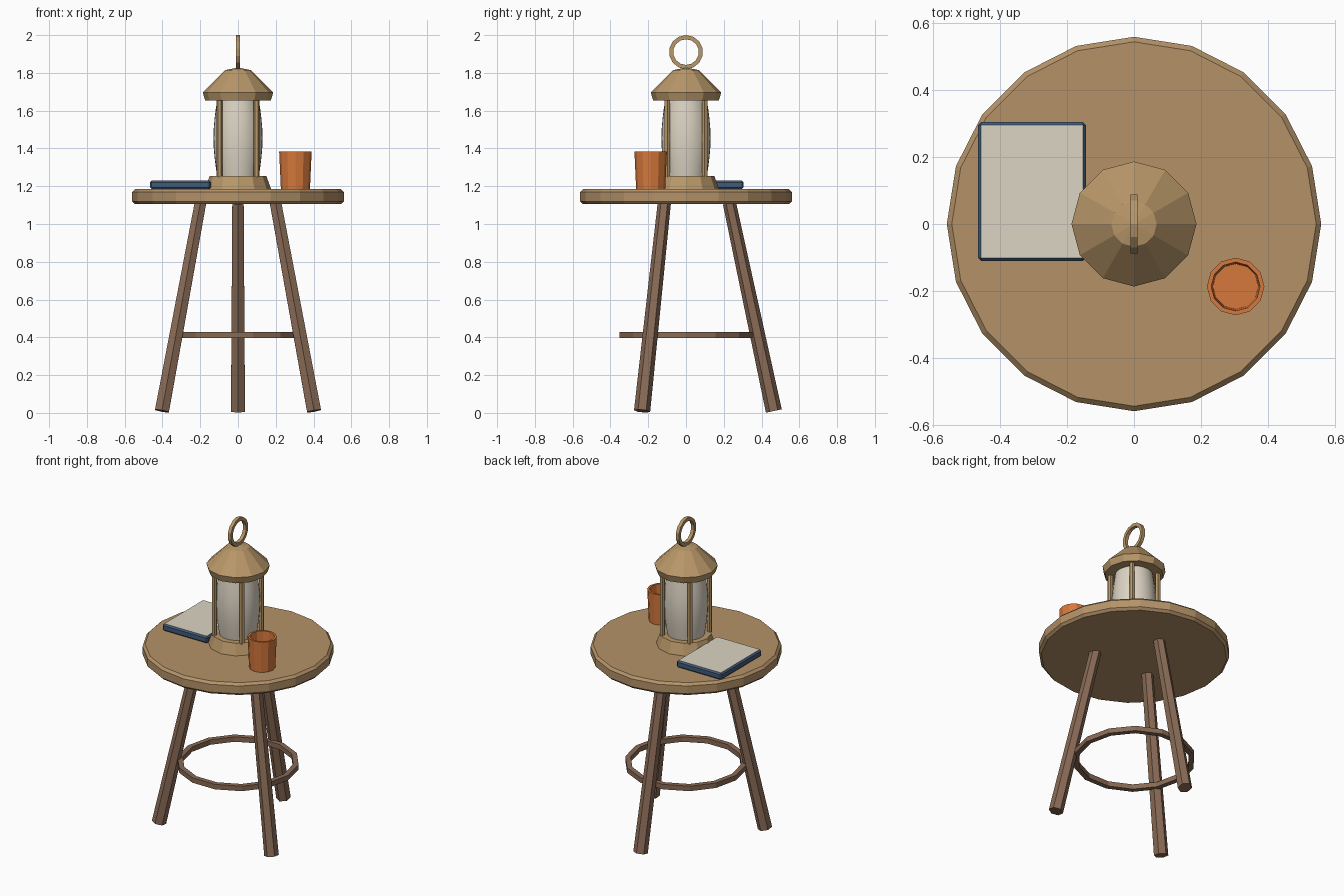
import bpy, bmesh, math
from mathutils import Matrix

if "Cube" in bpy.data.objects:
    bpy.data.objects.remove(bpy.data.objects["Cube"])


def material(name, rgb):
    m = bpy.data.materials.new(name)
    m.diffuse_color = (*rgb, 1)
    m.use_nodes = True
    m.node_tree.nodes["Principled BSDF"].inputs["Base Color"].default_value = m.diffuse_color
    return m


TAN = material("tan wood", (0.46, 0.29, 0.14))
BRASS = material("aged brass", (0.48, 0.31, 0.14))
BROWN = material("brown wood", (0.25, 0.145, 0.092))
CREAM = material("cream", (0.72, 0.66, 0.55))
ORANGE = material("orange clay", (0.68, 0.19, 0.045))
NAVY = material("navy cover", (0.055, 0.105, 0.19))


def finish(name, bm, mats, matrix=None):
    bmesh.ops.recalc_face_normals(bm, faces=bm.faces)
    me = bpy.data.meshes.new(name)
    bm.to_mesh(me)
    bm.free()
    for m in mats:
        me.materials.append(m)
    ob = bpy.data.objects.new(name, me)
    bpy.context.collection.objects.link(ob)
    if matrix:
        ob.matrix_world = matrix
    return ob


def lathe(name, profile, n, mat, matrix=None, loop=False, smooth=False):
    """Revolve (radius, height) points about z; caps both ends unless looped."""
    bm = bmesh.new()
    rings = []
    for r, z in profile:
        if r == 0:
            rings.append([bm.verts.new((0, 0, z))] * n)
        else:
            rings.append([bm.verts.new((r * math.cos(2 * math.pi * i / n),
                                        r * math.sin(2 * math.pi * i / n), z))
                          for i in range(n)])
    pairs = list(zip(rings, rings[1:]))
    if loop:
        pairs.append((rings[-1], rings[0]))
    for a, b in pairs:
        for i in range(n):
            j = (i + 1) % n
            vs = list(dict.fromkeys((a[i], a[j], b[j], b[i])))
            bm.faces.new(vs).smooth = smooth
    if not loop:
        for ring in (rings[0], rings[-1]):
            if len(set(ring)) == n:
                bm.faces.new(ring).smooth = False
    return finish(name, bm, [mat], matrix)


def square_ring(name, radius, half, n, mat, matrix):
    lathe(name, [(radius - half, -half), (radius + half, -half),
                 (radius + half, half), (radius - half, half)], n, mat, matrix, loop=True)


T = Matrix.Translation

# Table top with bevelled rim
lathe("table_top", [(0.545, 1.105), (0.56, 1.12), (0.56, 1.17), (0.545, 1.185)], 20, TAN)

# Three splayed, tapered legs
foot, top, height = 0.465, 0.23, 1.1
tilt = math.atan2(foot - top, height)
for k, deg in enumerate((90, 210, 330)):
    mx = (Matrix.Rotation(math.radians(deg), 4, 'Z') @ T((foot, 0, 0.01))
          @ Matrix.Rotation(-tilt, 4, 'Y'))
    lathe(f"leg_{k + 1}", [(0.043, 0), (0.035, height / math.cos(tilt))], 6, BROWN, mx)

# Ring stretcher between the legs
square_ring("stretcher_ring", 0.344, 0.016, 14, BROWN, T((0, 0, 0.412)))

# Lantern: base, glass, posts, roof, carrying ring
lathe("lantern_base", [(0.175, 1.185), (0.15, 1.255)], 12, BRASS)
glass = [(0.11 + 0.02 * math.sin(math.pi * i / 8), 1.25 + 0.41 * i / 8) for i in range(9)]
lathe("lantern_glass", glass, 32, CREAM, smooth=True)
for k in range(4):
    a = math.radians(45 + 90 * k)
    lathe(f"lantern_post_{k + 1}", [(0.016, 1.25), (0.016, 1.66)], 6, BRASS,
          T((0.14 * math.cos(a), 0.14 * math.sin(a), 0)))
lathe("lantern_roof", [(0.174, 1.655), (0.187, 1.697), (0.068, 1.815), (0, 1.828)], 12, BRASS)
square_ring("carrying_ring", 0.079, 0.011, 14, BRASS,
            T((0, 0, 1.91)) @ Matrix.Rotation(math.pi / 2, 4, 'Y'))

# Open cup
lathe("cup", [(0, 1.185), (0.077, 1.185), (0.086, 1.385), (0.073, 1.385),
              (0.068, 1.21), (0, 1.21)], 12, ORANGE, T((0.304, -0.187, 0)))

# Book: bevelled block with a pale upper face
bm = bmesh.new()
bmesh.ops.create_cube(bm, size=1, matrix=T((-0.305, 0.097, 1.2075))
                      @ Matrix.Diagonal((0.322, 0.416, 0.045, 1)))
bmesh.ops.bevel(bm, geom=bm.edges[:], offset=0.009, segments=1, affect='EDGES')
bm.normal_update()
for f in bm.faces:
    f.material_index = 1 if f.normal.z > 0.9 else 0
finish("book", bm, [NAVY, CREAM])
